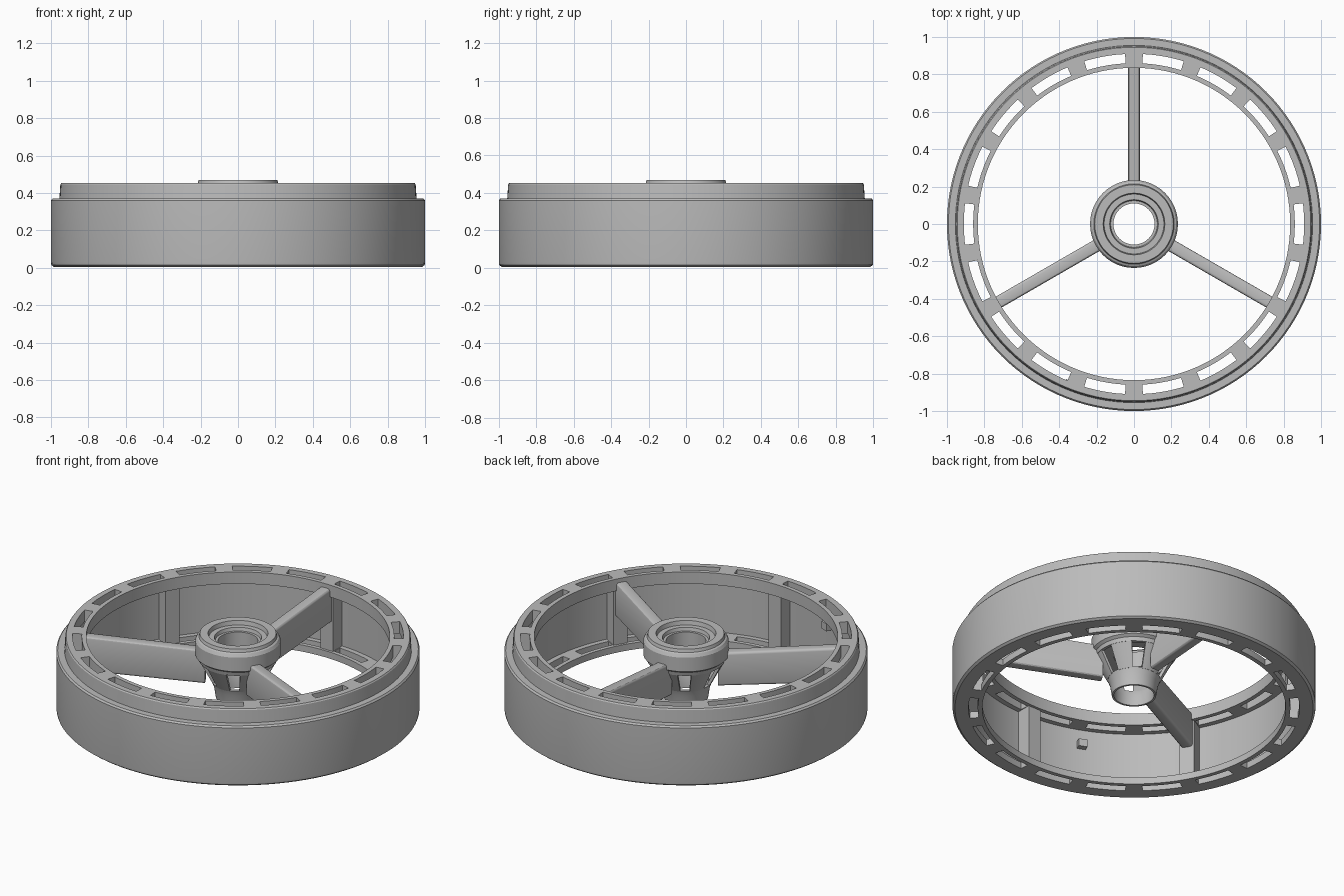
import bpy, bmesh, math
from mathutils import Matrix

if "Cube" in bpy.data.objects:
    bpy.data.objects.remove(bpy.data.objects["Cube"])

grey = bpy.data.materials.new("plain grey")
grey.diffuse_color = (0.5, 0.5, 0.5, 1)
grey.use_nodes = True
grey.node_tree.nodes["Principled BSDF"].inputs["Base Color"].default_value = grey.diffuse_color


def finish(bm, name):
    bmesh.ops.recalc_face_normals(bm, faces=bm.faces)
    me = bpy.data.meshes.new(name)
    bm.to_mesh(me)
    bm.free()
    ob = bpy.data.objects.new(name, me)
    bpy.context.collection.objects.link(ob)
    me.materials.append(grey)
    bpy.ops.object.select_all(action='DESELECT')
    ob.select_set(True)
    bpy.context.view_layer.objects.active = ob
    bpy.ops.object.shade_smooth_by_angle(angle=math.radians(30))
    return ob


def sweep(bm, profile, start=0, end=360, steps=90):
    """Turn a closed (r, z) profile about z; partial turns get end caps."""
    full = end - start >= 360
    rings = []
    for i in range(steps if full else steps + 1):
        a = math.radians(start + (end - start) * i / steps)
        rings.append([bm.verts.new((r * math.cos(a), r * math.sin(a), z))
                      for r, z in profile])
    n = len(profile)
    for i in range(steps):
        p, q = rings[i], rings[(i + 1) % len(rings)]
        for j in range(n):
            k = (j + 1) % n
            bm.faces.new((p[j], q[j], q[k], p[k]))
    if not full:
        bm.faces.new(rings[0])
        bm.faces.new(rings[-1][::-1])


def plate(bm, profile, width, angle):
    """Extrude an (r, z) side outline across a radial direction."""
    rot = Matrix.Rotation(math.radians(angle), 4, 'Z')
    lo, hi = ([bm.verts.new(rot @ v) for v in
               [Matrix.Translation((r, s * width / 2, z)).translation for r, z in profile]]
              for s in (-1, 1))
    n = len(profile)
    for j in range(n):
        k = (j + 1) % n
        bm.faces.new((lo[j], lo[k], hi[k], hi[j]))
    bm.faces.new(lo[::-1])
    bm.faces.new(hi)


def rect(r0, r1, z0, z1):
    return [(r0, z0), (r1, z0), (r1, z1), (r0, z1)]


# Outer wall: wide lower band, stepped upper band, inward lips
bm = bmesh.new()
sweep(bm, [(.91, .005), (.985, .005), (.998, .015), (1, .03), (1, .36), (.992, .37),
           (.955, .37), (.95, .445), (.945, .452), (.91, .452), (.91, .38),
           (.94, .38), (.94, .045), (.91, .045)], steps=120)
finish(bm, "outer_rim")

# Windowed flanges at top and bottom: inner band plus 18 bridges each
for name, z0, z1 in (("top_flange", .38, .452), ("bottom_flange", .005, .045)):
    bm = bmesh.new()
    sweep(bm, rect(.835, .86, z0, z1), steps=120)
    for i in range(18):
        a = 90 + i * 20
        sweep(bm, rect(.855, .915, z0, z1), a - 3, a + 3, 3)
    finish(bm, name)

# Six upright posts between the flanges
for i in range(6):
    bm = bmesh.new()
    plate(bm, rect(.85, .945, .02, .42), .085, 30 + 60 * i)
    finish(bm, "wall_post_%d" % (i + 1))

# Three deep spokes, sloping down to the hub, with chamfered top and bottom
for i in range(3):
    bm = bmesh.new()
    plate(bm, [(.18, .17), (.87, .22), (.87, .43), (.18, .37)], .066, 90 + 120 * i)
    edges = [e for e in bm.edges
             if math.hypot(e.verts[0].co.x - e.verts[1].co.x,
                           e.verts[0].co.y - e.verts[1].co.y) > .3]
    bmesh.ops.bevel(bm, geom=edges, offset=.014, segments=3, profile=.5, affect='EDGES')
    finish(bm, "spoke_%d" % (i + 1))

# Hub collar with raised top ring and stepped bore
bm = bmesh.new()
sweep(bm, [(.11, .33), (.215, .33), (.235, .345), (.235, .43), (.225, .447),
           (.215, .452), (.21, .47), (.165, .47), (.16, .445), (.13, .445),
           (.125, .425), (.11, .425)], steps=48)
finish(bm, "hub_collar")

# Tapered hub cage: six windows between ribs, closed cup below
bm = bmesh.new()
sweep(bm, [(.195, .31), (.213, .31), (.222, .345), (.2, .345)], steps=48)
sweep(bm, [(.11, .085), (.122, .085), (.132, .15), (.145, .185), (.125, .185), (.112, .15)],
      steps=48)
for i in range(3):
    for a, half in ((90 + 120 * i, 22), (150 + 120 * i, 17)):
        sweep(bm, [(.125, .18), (.144, .18), (.214, .315), (.195, .315)],
              a - half, a + half, 6)
finish(bm, "hub_cage")

# Small block on the inner wall
bm = bmesh.new()
plate(bm, rect(.905, .945, .26, .305), .05, 248)
finish(bm, "wall_block")
